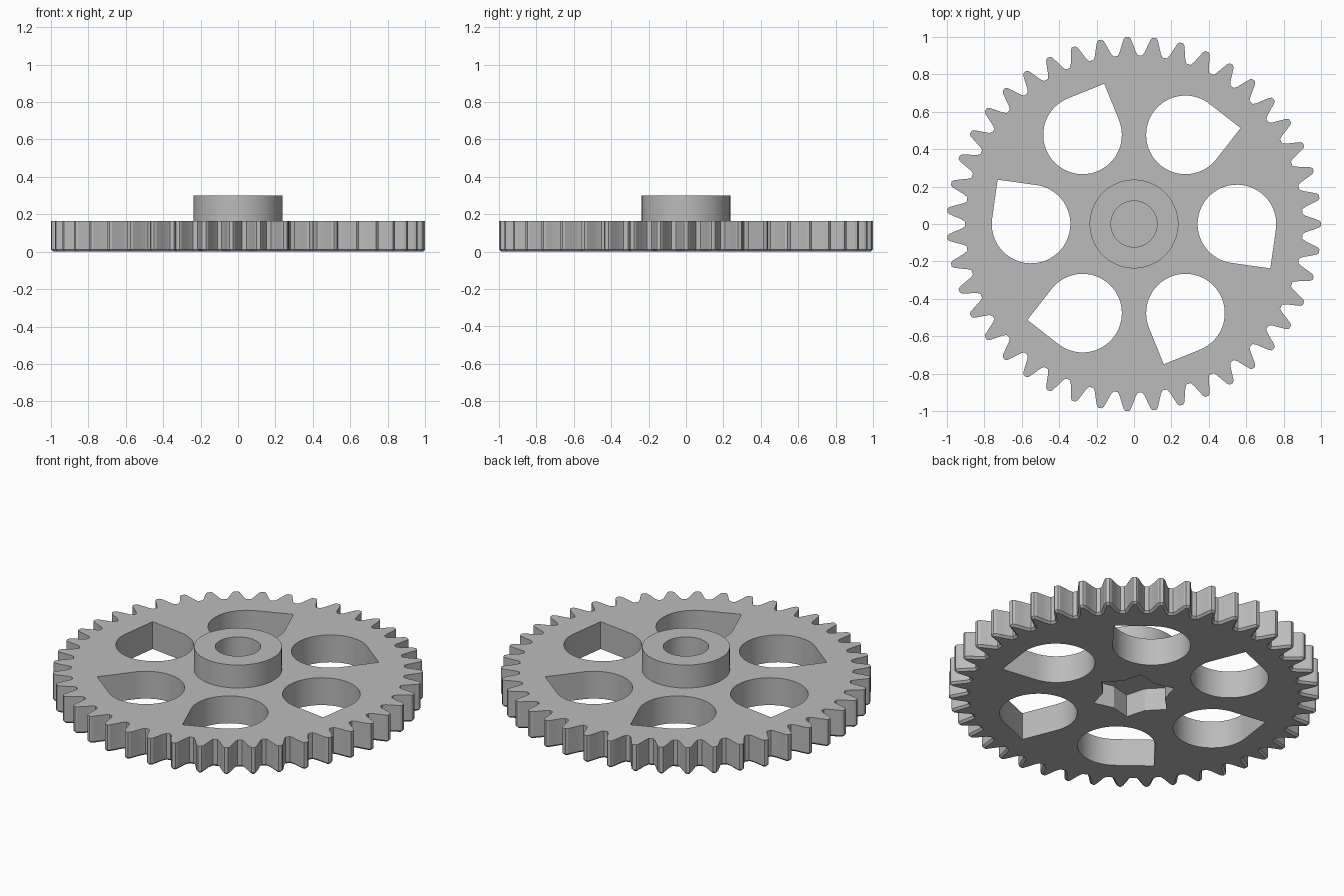
import bpy, bmesh
from math import sin, cos, pi, radians
from mathutils import Vector

if "Cube" in bpy.data.objects:
    bpy.data.objects.remove(bpy.data.objects["Cube"])

TEETH = 43
PLATE_TOP = 0.163
HUB_TOP = 0.30
CHAMFER = 0.012

grey = bpy.data.materials.new("plain grey")
grey.use_nodes = True
grey.diffuse_color = (0.5, 0.5, 0.5, 1)
grey.node_tree.nodes["Principled BSDF"].inputs["Base Color"].default_value = (0.5, 0.5, 0.5, 1)


def polar(r, a):
    return Vector((r * cos(a), r * sin(a)))


def circle(r, n=96):
    return [polar(r, 2 * pi * i / n) for i in range(n)]


def inset(points, d):
    """Offset a counter-clockwise outline inwards by d."""
    result = []
    for i, p in enumerate(points):
        a = (p - points[i - 1]).normalized()
        b = (points[(i + 1) % len(points)] - p).normalized()
        n = Vector((-a.y - b.y, a.x + b.x)).normalized()
        result.append(p + n * d / max(0.5, n.dot(Vector((-a.y, a.x)))))
    return result


def prism(name, layers):
    """Solid through a list of (outline, height) layers."""
    bm = bmesh.new()
    rings = [[bm.verts.new((p.x, p.y, z)) for p in pts] for pts, z in layers]
    bm.faces.new(rings[0][::-1])
    bm.faces.new(rings[-1])
    for low, high in zip(rings, rings[1:]):
        for i in range(len(low)):
            j = (i + 1) % len(low)
            bm.faces.new((low[i], low[j], high[j], high[i]))
    mesh = bpy.data.meshes.new(name)
    bm.to_mesh(mesh)
    bm.free()
    mesh.materials.append(grey)
    obj = bpy.data.objects.new(name, mesh)
    bpy.context.collection.objects.link(obj)
    return obj


def combine(target, other, operation):
    """Apply a boolean and remove the helper."""
    bpy.context.view_layer.objects.active = target
    mod = target.modifiers.new(operation, "BOOLEAN")
    mod.operation = operation
    mod.solver = "EXACT"
    mod.object = other
    bpy.ops.object.modifier_apply(modifier=mod.name)
    bpy.data.objects.remove(other)


# Toothed rim outline: one tooth flank, mirrored and repeated
flank = [(0.010, 1.0), (0.019, 0.990), (0.033, 0.955), (0.047, 0.920), (0.060, 0.902)]
tooth = [(-a, r) for a, r in reversed(flank)] + flank
outline = [polar(r, a + 2 * pi * t / TEETH) for t in range(TEETH) for a, r in tooth]
gear = prism("gear_wheel", [(inset(outline, CHAMFER), 0), (outline, CHAMFER),
                            (outline, PLATE_TOP)])

# Raised hub with a blind round bore
combine(gear, prism("hub", [(circle(0.237), 0.145), (circle(0.237), HUB_TOP)]), "UNION")
combine(gear, prism("bore", [(circle(0.123, 64), 0.165), (circle(0.123, 64), 0.4)]), "DIFFERENCE")

# Six teardrop openings, each a circle with a square corner
point_angle = radians(-53)
drop = [polar(0.21 * 2 ** 0.5, point_angle)]
drop += [polar(0.21, point_angle + pi / 4 + 1.5 * pi * i / 48) for i in range(49)]
for k in range(6):
    turn = k * pi / 3
    pts = [polar(p.length, turn + Vector((1, 0)).angle_signed(p) * -1) + polar(0.55, turn)
           for p in drop]
    combine(gear, prism("opening", [(pts, -0.1), (pts, 0.4)]), "DIFFERENCE")

# Six-pointed star socket underneath
star = [polar(0.17 if i % 2 else 0.23, i * pi / 6) for i in range(12)]
combine(gear, prism("socket", [(star, -0.1), (star, 0.135)]), "DIFFERENCE")

# Smooth the round walls, keep the edges crisp
bpy.ops.object.select_all(action="DESELECT")
gear.select_set(True)
bpy.context.view_layer.objects.active = gear
bpy.ops.object.shade_smooth_by_angle(angle=radians(15))
